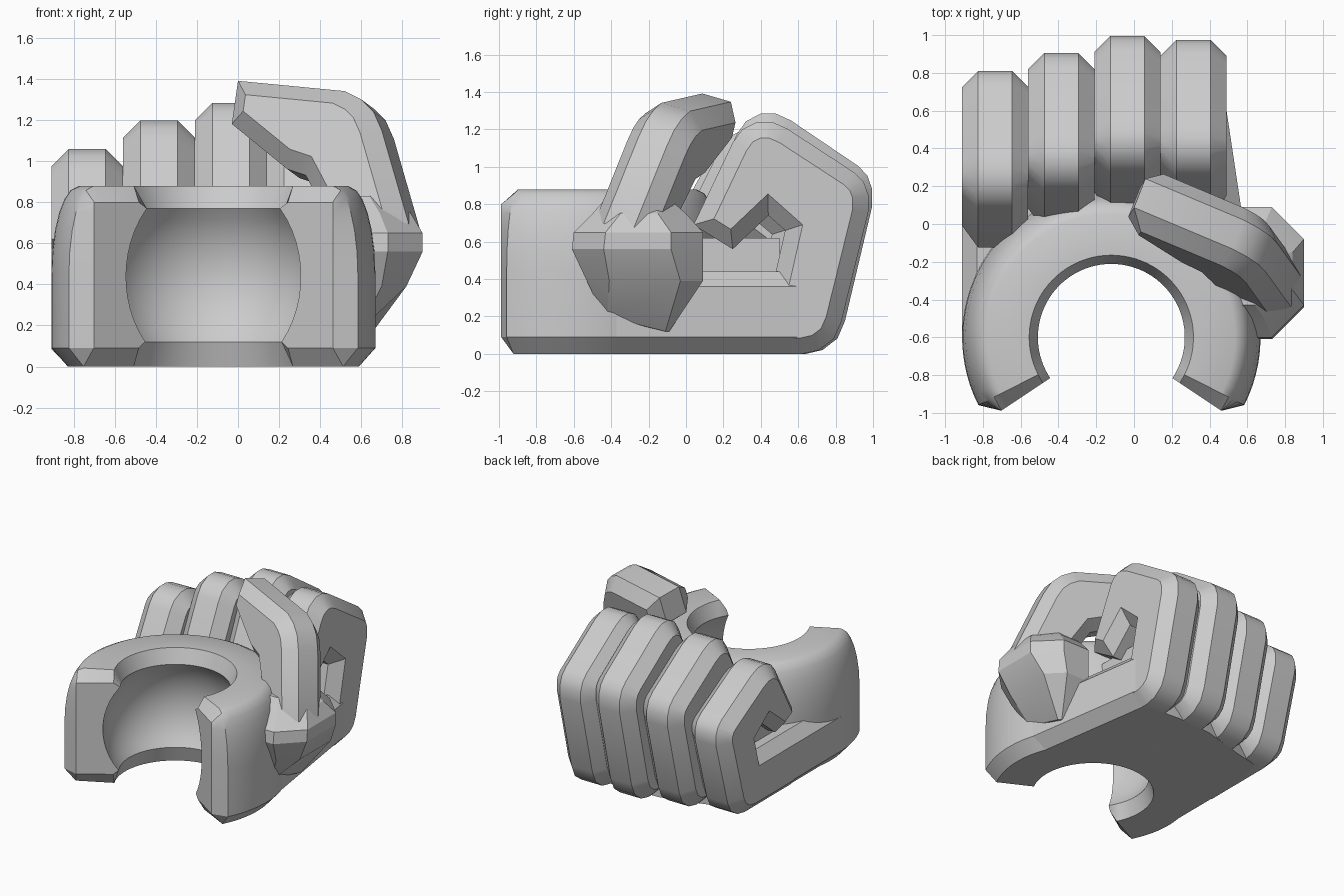
import bpy, bmesh
from math import sin, cos, radians, sqrt
from mathutils import Vector

cube = bpy.data.objects.get("Cube")
if cube:
    bpy.data.objects.remove(cube, do_unlink=True)

grey = bpy.data.materials.new("plain grey")
grey.use_nodes = True
GREY = (0.6, 0.6, 0.6, 1)
grey.diffuse_color = GREY
grey.node_tree.nodes["Principled BSDF"].inputs["Base Color"].default_value = GREY


def finish(bm, name, angle=30):
    bmesh.ops.recalc_face_normals(bm, faces=bm.faces)
    mesh = bpy.data.meshes.new(name)
    bm.to_mesh(mesh)
    bm.free()
    mesh.materials.append(grey)
    obj = bpy.data.objects.new(name, mesh)
    bpy.context.collection.objects.link(obj)
    bpy.ops.object.select_all(action='DESELECT')
    bpy.context.view_layer.objects.active = obj
    obj.select_set(True)
    bpy.ops.object.shade_smooth_by_angle(angle=radians(angle))
    return obj


def loft(name, rings, angle=30):
    """Skin closed rings of equal length and cap both ends."""
    bm = bmesh.new()
    rows = [[bm.verts.new(p) for p in ring] for ring in rings]
    n = len(rows[0])
    for a, b in zip(rows, rows[1:]):
        for i in range(n):
            j = (i + 1) % n
            bm.faces.new((a[i], a[j], b[j], b[i]))
    bm.faces.new(rows[0])
    bm.faces.new(rows[-1])
    return finish(bm, name, angle)


def chamfered_slab(name, front, back, size):
    """Slab between two matching outlines with chamfered rims."""
    bm = bmesh.new()
    a = [bm.verts.new(p) for p in front]
    b = [bm.verts.new(p) for p in back]
    caps = [bm.faces.new(a), bm.faces.new(b)]
    for i in range(len(a)):
        j = (i + 1) % len(a)
        bm.faces.new((a[i], a[j], b[j], b[i]))
    bmesh.ops.recalc_face_normals(bm, faces=bm.faces)
    rim = [e for f in caps for e in f.edges]
    bmesh.ops.bevel(bm, geom=rim, offset=size, segments=1, affect='EDGES')
    return finish(bm, name)


# Open wrist ring with a spherical socket
CX, CY = -0.12, -0.6
MID, BALL = 0.44, 0.51
profile = [(0.71, 0), (0.79, 0.09), (0.79, 0.45)]
profile += [(0.655 + 0.135 * sqrt(1 - t * t), 0.45 + 0.43 * t) for t in (0.25, 0.5, 0.7, 0.85, 0.95)]
profile += [(0.655, 0.88), (0.435, 0.88)]
for k in range(13):
    z = 0.77 - 0.65 * k / 12
    profile.append((sqrt(BALL ** 2 - (z - MID) ** 2), z))
profile.append((0.435, 0))


def section(degrees, points):
    a = radians(degrees)
    return [(CX + r * cos(a), CY + r * sin(a), z) for r, z in points]


end = [(min(r, 0.70), min(max(z, 0.09), 0.80)) for r, z in profile]
end = [(r + 0.0001 * i, z) for i, (r, z) in enumerate(end)]
STEPS = 56
rings = [section(-33.7, end)]
rings += [section(-27 + 234 * k / STEPS, profile) for k in range(STEPS + 1)]
rings.append(section(213.7, end))
loft("wrist_ring", rings)

# Palm base, notched to sit inside the ring wall
notch = [(CX + 0.6 * cos(radians(a)), CY + 0.6 * sin(radians(a))) for a in range(180, -1, -10)]


def base_ring(z, inset):
    left, right, tip = -0.91 + inset, 0.67 - inset, 0.49 - inset
    outer = [(right, CY), (tip, 0.60), (0.1, 0.62), (-0.2, 0.6), (-0.56, 0.5), (left, 0.44)]
    return [(x, y, z) for x, y in notch + outer + [(left, CY)]]


loft("palm_base", [base_ring(z, i) for z, i in ((0, 0.09), (0.09, 0), (0.36, 0), (0.44, 0.08))])

# Palm core behind the curled fingers
loft("palm_core", [[(x, 0.03, z), (x, 0.45, z), (x2, 0.5, z), (x2, 0.03, z)]
                   for z, x, x2 in ((0.2, -0.76, 0.33), (0.62, -0.76, 0.33))])

# Four curled fingers sharing one side profile (y, z)
curl = [(0.05, 0), (0.62, 0), (0.71, 0.02), (0.79, 0.08), (0.83, 0.17),
        (0.975, 0.76), (0.975, 0.85), (0.95, 0.92), (0.90, 0.97),
        (0.54, 1.205), (0.46, 1.24), (0.38, 1.24), (0.30, 1.20), (0.25, 1.13),
        (0.04, 0.69), (0.25, 0.56), (0.44, 0.74), (0.53, 0.66), (0.48, 0.44), (0.05, 0.44)]
fingers = (("little_finger", -0.91, -0.165, 1.06), ("ring_finger", -0.56, -0.07, 1.20),
           ("middle_finger", -0.21, 0.02, 1.285), ("index_finger", 0.14, 0.0, 1.24))
for name, x, shift, top in fingers:
    sides = [[(x + dx, y + shift, z * top / 1.24) for y, z in curl] for dx in (0, 0.35)]
    chamfered_slab(name, sides[0], sides[1], 0.085)

# Thumb: bent slab, turned and leaning back
along = Vector((0.93, -0.365, 0))
lean = Vector((0.10, 0.25, 1))
normal = along.cross(lean).normalized()
tip = Vector((0.06, 0.12, 1.26))
bend = [(0.03, 1.37), (0.55, 1.32), (0.63, 1.28), (0.69, 1.22), (0.73, 1.13), (0.86, 0.68),
        (0.83, 0.5), (0.7, 0.42), (0.6, 0.45), (0.46, 0.72), (0.36, 0.91), (0.27, 0.94), (0.0, 1.16)]


def thumb_side(offset):
    pts = []
    for x, z in bend:
        h = z - tip.z
        u = (x - tip.x - lean.x * h) / along.x
        pts.append(tip + along * u + lean * h + normal * offset)
    return pts


chamfered_slab("thumb", thumb_side(-0.17), thumb_side(0.17), 0.085)

# Thumb knuckle: cut-corner block tapering to top and bottom
levels = ((0.12, 0.62, -0.44, -0.09, 0.02, 0.08), (0.39, 0.82, -0.53, 0.09, 0.12, 0),
          (0.56, 0.90, -0.61, 0.09, 0.17, 0), (0.65, 0.90, -0.60, 0.09, 0.17, 0),
          (0.75, 0.84, -0.50, 0.0, 0.15, 0), (0.83, 0.72, -0.43, -0.09, 0.08, 0))
loft("thumb_knuckle", [[(0.5, y0, z + tilt), (x - c, y0, z + tilt), (x, y0 + c, z + tilt),
                        (x, y1 - c, z), (x - c, y1, z), (0.5, y1, z)]
                       for z, x, y0, y1, c, tilt in levels], 25)
